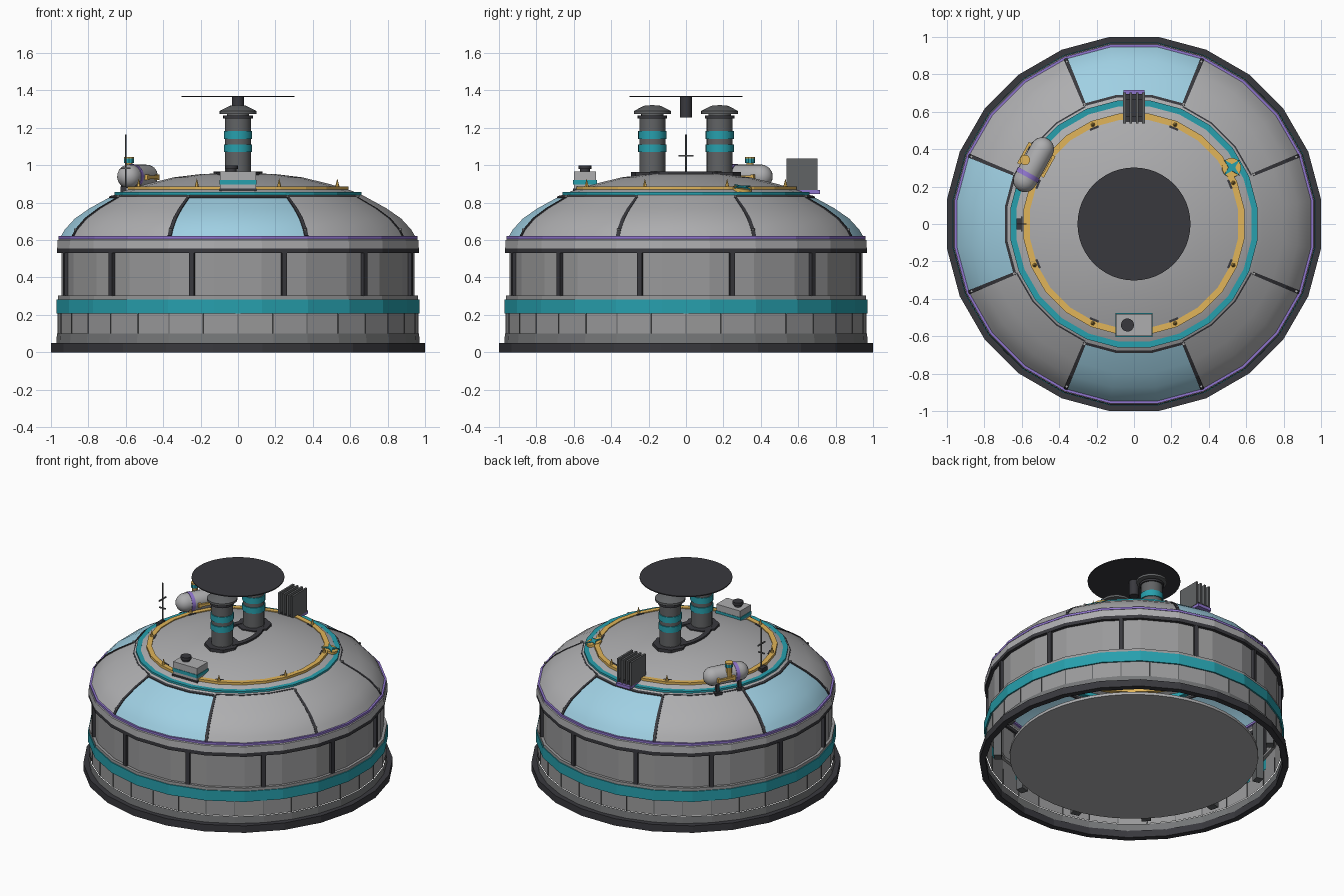
import bpy, bmesh
from math import sin, cos, pi, radians
from mathutils import Matrix

if "Cube" in bpy.data.objects:
    bpy.data.objects.remove(bpy.data.objects["Cube"])


def material(name, r, g, b):
    m = bpy.data.materials.new(name)
    m.use_nodes = True
    m.diffuse_color = (r, g, b, 1)
    m.node_tree.nodes["Principled BSDF"].inputs["Base Color"].default_value = (r, g, b, 1)
    return m


PALE = material("pale grey", .42, .42, .43)
WALL = material("wall grey", .32, .32, .325)
STONE = material("plinth grey", .18, .185, .19)
MID = material("mid grey", .12, .125, .13)
DARK = material("charcoal", .04, .04, .047)
TEAL = material("teal", .02, .35, .42)
GOLD = material("gold", .75, .46, .10)
GLASS = material("sky glass", .35, .63, .77)
PURPLE = material("purple", .28, .18, .62)


def finish(name, bm, mats, smooth, matrix=None):
    bmesh.ops.remove_doubles(bm, verts=bm.verts, dist=1e-5)
    mesh = bpy.data.meshes.new(name)
    for f in bm.faces:
        f.smooth = smooth
    bm.to_mesh(mesh)
    bm.free()
    for m in mats:
        mesh.materials.append(m)
    if smooth:
        mesh.set_sharp_from_angle(angle=radians(35))
    ob = bpy.data.objects.new(name, mesh)
    bpy.context.collection.objects.link(ob)
    if matrix is not None:
        ob.matrix_world = matrix
    return ob


def lathe(name, profile, mats, n=24, start=-7.5, sweep=360, loop=False,
          smooth=False, rule=None, matrix=None):
    """Revolve (radius, z) points, listed bottom to top along the outside."""
    bm = bmesh.new()
    rows = []
    for i in range(n + 1):
        a = radians(start + sweep * i / n)
        rows.append([bm.verts.new((r * cos(a), r * sin(a), z)) for r, z in profile])
    count = len(profile) if loop else len(profile) - 1
    for i in range(n):
        mid = start + sweep * (i + .5) / n
        for j in range(count):
            k = (j + 1) % len(profile)
            ids = [rows[i][j], rows[i + 1][j], rows[i + 1][k], rows[i][k]]
            if profile[j][0] == 0:
                ids.pop(1)
            elif profile[k][0] == 0:
                ids.pop(2)
            f = bm.faces.new(ids)
            if rule:
                f.material_index = rule(j, mid)
    if loop and sweep < 360:
        bm.faces.new(rows[0])
        bm.faces.new(rows[-1])
        bmesh.ops.recalc_face_normals(bm, faces=bm.faces)
    return finish(name, bm, mats, smooth, matrix)


def hoop(name, r0, r1, z0, z1, mat, **kw):
    return lathe(name, [(r0, z0), (r1, z0), (r1, z1), (r0, z1)], [mat], loop=True, **kw)


def drum(name, r, z0, z1, mat, x=0, y=0, n=16, top=None, matrix=None):
    top = r if top is None else top
    prof = [(0, z0), (r, z0), (top, z1)] + ([(0, z1)] if top else [])
    return lathe(name, prof, [mat], n=n, smooth=True,
                 matrix=matrix or Matrix.Translation((x, y, 0)))


def block(name, size, loc, mat, turn=0, base=None):
    bm = bmesh.new()
    bmesh.ops.create_cube(bm, size=1, matrix=Matrix.Diagonal((*size, 1)))
    m = Matrix.Translation(loc) @ Matrix.Rotation(radians(turn), 4, 'Z')
    return finish(name, bm, [mat], False, base @ m if base else m)


def around(deg, r, z):
    return (r * cos(radians(deg)), r * sin(radians(deg)), z)


# Base, floor and drum walls
hoop("base_ring", .968, 1.0086, 0, .05, DARK)
drum("floor_disc", .81, .05, .07, PALE, n=48)
lathe("plinth", [(.972, .045), (.968, .1)], [STONE], n=32, start=0)
lathe("lower_wall", [(.963, .1), (.963, .3)], [WALL], n=32, start=0)
for i in range(32):
    block("lower_seam", (.008, .005, .11), around(i * 11.25, .962, .155), MID, i * 11.25)
hoop("teal_band", .968, .978, .208, .282, TEAL)
hoop("band_lip", .945, .972, .282, .303, WALL)
lathe("upper_wall", [(.953, .3), (.953, .54)], [WALL])
hoop("eaves_ring", .94, .975, .53, .555, DARK)
lathe("collar", [(.975, .555), (.972, .6), (.95, .612)], [PALE])
for i in range(12):
    a = 15 + 30 * i
    block("wall_post", (.03, .028, .24), around(a, .95, .42), DARK, a)
    block("inner_rib", (.05, .06, .42), around(a, .89, .3), MID, a)

# Dome with glazed bays at the front, back and right
DOME = [(.97, .6), (.955, .62), (.935, .655), (.88, .715), (.80, .77), (.69, .83),
        (.655, .848), (.6, .868), (.5, .898), (.35, .935), (.2, .953), (0, .96)]


def glazed(j, angle):
    bay = min(abs((angle - c + 180) % 360 - 180) for c in (90, 180, 270))
    return 1 if 1 <= j <= 4 and bay < 22.5 else 0


lathe("dome", DOME, [PALE, GLASS], smooth=True, rule=glazed)
for side in range(4):
    lift = .004 if side else .0012
    rib = DOME[1:6]
    strip = [(r - .01, z - .01) for r, z in rib] + [(r + lift * .6, z + lift) for r, z in rib[::-1]]
    for s in (-1, 1):
        a = side * 90 + s * 22.5
        lathe("bay_frame", strip, [DARK], n=1, start=a - .65, sweep=1.3, loop=True)
        for r, z in ((.695, .83), (.94, .652)):
            p = around(a, r, z)
            drum("frame_bolt", .008, z, z + .01, PALE, p[0], p[1], n=8)
    if side:
        lathe("bay_head", [(.683, .82), (.697, .82), (.697, .831), (.683, .838)], [DARK],
              n=3, start=side * 90 - 22.5, sweep=45, loop=True)
    lathe("dome_joint", [(.676, .825), (.684, .825), (.684, .835), (.676, .839)], [DARK],
          n=3, start=side * 90 + 22.5, sweep=45, loop=True)
hoop("purple_trim", .945, .968, .606, .621, PURPLE)
hoop("teal_ring", .634, .666, .83, .856, TEAL)
hoop("gold_ring", .562, .596, .86, .886, GOLD)
for i in range(8):
    p = around(22.5 + 45 * i, .575, 0)
    drum("ring_spike", .013, .88, .93, GOLD, p[0], p[1], n=6, top=0)
    block("ring_clip", (.012, .05, .014), around(22.5 + 45 * i, .555, .88), DARK, 22.5 + 45 * i)

# Twin stacks beneath the round canopy
for y in (-.18, .18):
    drum("stack_foot", .115, .935, .965, DARK, 0, y, n=8)
    drum("stack_body", .07, .95, 1.255, MID, 0, y)
    for z in (1.07, 1.14):
        drum("stack_band", .076, z, z + .042, TEAL, 0, y)
    drum("stack_collar", .08, 1.25, 1.265, DARK, 0, y)
    drum("stack_neck", .06, 1.26, 1.28, MID, 0, y)
    lathe("stack_hood", [(0, 1.275), (.1, 1.275), (.1, 1.29), (.045, 1.318), (0, 1.322)],
          [MID], n=16, smooth=True, matrix=Matrix.Translation((0, y, 0)))
hoop("stack_link", .1, .132, .945, .968, DARK, matrix=Matrix.Diagonal((1, 1.7, 1, 1)))
drum("canopy", .302, 1.364, 1.371, DARK, n=48)
drum("canopy_stub", .032, 1.255, 1.366, DARK)

# Vent box at the front
block("vent_foot", (.2, .13, .024), (0, -.54, .864), DARK)
block("vent_box", (.19, .12, .095), (0, -.54, .918), PALE)
block("vent_stripe", (.196, .126, .024), (0, -.54, .908), TEAL)
drum("vent_neck", .026, .96, .982, DARK, -.035, -.54)
drum("vent_cap", .035, .98, 1.0, DARK, -.035, -.54)

# Cooling fins at the back
block("fin_base", (.11, .178, .022), (0, .628, .858), PURPLE)
block("fin_foot", (.105, .15, .03), (0, .62, .876), DARK)
for i in range(4):
    block("cooling_fin", (.014, .165, .17), (-.051 + .034 * i, .62, .952), MID)
block("fin_core", (.1, .09, .1), (0, .62, .92), DARK)

# Storage tank with its long axis along local x
base = Matrix.Translation((-.537, .317, .94)) @ Matrix.Rotation(radians(61), 4, 'Z')
lying = base @ Matrix.Rotation(pi / 2, 4, 'Y')
R, H = .064, .095
caps = [(R * cos(t * pi / 10), R * sin(t * pi / 10)) for t in range(5)] + [(0, R)]
shell = [(r, -H - z) for r, z in caps[::-1]] + [(r, H + z) for r, z in caps]
lathe("tank", shell, [PALE], n=16, smooth=True, matrix=lying)
drum("tank_band", .067, -.075, -.05, PURPLE, matrix=lying)
for x in (-.08, .08):
    for y in (-.04, .04):
        block("tank_leg", (.022, .022, .1), (x, y, -.07), DARK, base=base)
        block("tank_shoe", (.05, .035, .018), (x, y * 1.2, -.105), DARK, base=base)
for y in (-.074, .074):
    block("tank_rail", (.13, .014, .018), (.03, y, -.005), GOLD, base=base)
    for x in (-.025, .085):
        block("rail_end", (.016, .025, .03), (x, y * .93, -.005), GOLD, base=base)
valve = base @ Matrix.Translation((0, .052, 0))
drum("valve_stem", .02, 0, .075, GOLD, n=10, matrix=valve)
drum("valve_collar", .027, .072, .096, TEAL, n=10, matrix=valve)
drum("valve_cap", .028, .096, .105, GOLD, n=10, matrix=valve)

# Antenna at the right edge
block("antenna_foot", (.03, .06, .03), (-.612, 0, .872), DARK)
drum("antenna_mast", .005, .86, 1.165, MID, -.6, 0, n=8)
block("antenna_bar", (.008, .08, .008), (-.6, 0, 1.05), MID)
block("antenna_bar", (.05, .008, .008), (-.6, 0, .985), MID)

# Star beacon on the ring
tilt = (Matrix.Translation(around(30, .6, .868)) @ Matrix.Rotation(radians(30), 4, 'Z')
        @ Matrix.Rotation(radians(12), 4, 'Y') @ Matrix.Rotation(radians(15), 4, 'Z'))
drum("beacon_disc", .052, -.01, .014, GOLD, matrix=tilt)
bm = bmesh.new()
rings = []
for z in (.012, .02):
    tips = [((.06, .018)[i % 2], i * pi / 4) for i in range(8)]
    rings.append([bm.verts.new((r * cos(a), r * sin(a), z)) for r, a in tips])
low, high = rings
bm.faces.new(low[::-1])
bm.faces.new(high)
for i in range(8):
    k = (i + 1) % 8
    bm.faces.new([low[i], low[k], high[k], high[i]])
finish("beacon_star", bm, [TEAL], False, tilt)
